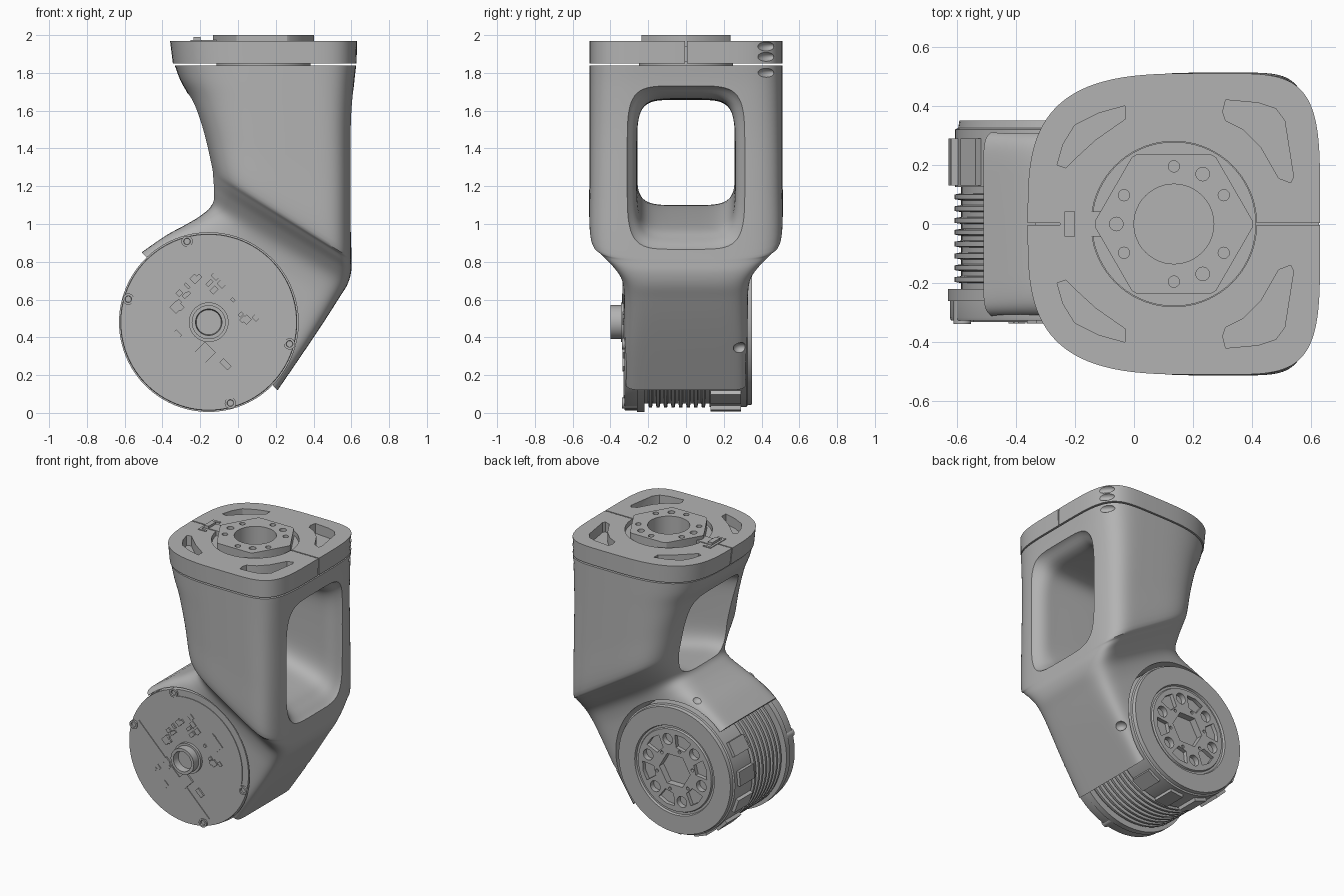
import bpy, bmesh, math, random
from mathutils import Vector, Matrix

if "Cube" in bpy.data.objects:
    bpy.data.objects.remove(bpy.data.objects["Cube"])

GREY = (0.45, 0.45, 0.45, 1)
mat = bpy.data.materials.new("plain grey")
mat.use_nodes = True
mat.diffuse_color = GREY
mat.node_tree.nodes["Principled BSDF"].inputs["Base Color"].default_value = GREY

MX, MZ = -0.155, 0.48      # motor axis
HX = 0.135                 # mounting hub axis


def finish(name, bm):
    bmesh.ops.recalc_face_normals(bm, faces=bm.faces)
    mesh = bpy.data.meshes.new(name)
    bm.to_mesh(mesh)
    bm.free()
    mesh.materials.append(mat)
    ob = bpy.data.objects.new(name, mesh)
    bpy.context.collection.objects.link(ob)
    return ob


def select(obs):
    bpy.ops.object.select_all(action="DESELECT")
    for ob in obs:
        ob.select_set(True)
    bpy.context.view_layer.objects.active = obs[0]


def smooth(ob, angle=30):
    select([ob])
    bpy.ops.object.shade_smooth_by_angle(angle=math.radians(angle))


def loft(name, rings):
    bm = bmesh.new()
    rows = [[bm.verts.new(p) for p in ring] for ring in rings]
    for a, b in zip(rows, rows[1:]):
        for i in range(len(a)):
            j = (i + 1) % len(a)
            bm.faces.new((a[i], a[j], b[j], b[i]))
    bm.faces.new(rows[0])
    bm.faces.new(rows[-1])
    return finish(name, bm)


def prism(name, outline, z0, z1):
    return loft(name, [[(x, y, z) for x, y in outline] for z in (z0, z1)])


def circle(x, y, r, n=48):
    return [(x + r * math.cos(math.tau * i / n), y + r * math.sin(math.tau * i / n)) for i in range(n)]


def lathe(name, profile, x=MX, z=MZ, n=96):
    # turned part about an axis along y, profile of (y, radius)
    return loft(name, [[(px, y, pz) for px, pz in circle(x, z, r, n)] for y, r in profile])


def box(name, centre, size, angle=0):
    bm = bmesh.new()
    turn = Matrix.Rotation(-angle, 4, "Y")
    bmesh.ops.create_cube(bm, size=1, matrix=Matrix.Translation(centre) @ turn @ Matrix.Diagonal((*size, 1)))
    return finish(name, bm)


def ellipsoid(centre, size, turn=Matrix()):
    bm = bmesh.new()
    bmesh.ops.create_uvsphere(bm, u_segments=24, v_segments=12, radius=1,
                              matrix=Matrix.Translation(centre) @ turn @ Matrix.Diagonal((*size, 1)))
    return finish("cutter", bm)


def around(angle, r, y):
    return (MX + r * math.cos(angle), y, MZ + r * math.sin(angle))


def join(name, obs):
    select(obs)
    if len(obs) > 1:
        bpy.ops.object.join()
    obs[0].name = name
    return obs[0]


def cut(ob, cutters):
    tool = join("cutter", cutters)
    tool.hide_render = True
    mod = ob.modifiers.new("cut", "BOOLEAN")
    mod.operation, mod.solver, mod.object = "DIFFERENCE", "EXACT", tool
    select([ob])
    bpy.ops.object.modifier_apply(modifier=mod.name)
    bpy.data.objects.remove(tool)


def power(value, p):
    return math.copysign(abs(value) ** (2 / p), value)


def section(lx, lz, rx, rz, w, nl, nr, n=112):
    # soft rectangle spanning a left and a right point, half width w in y
    left, right = Vector((lx, 0, lz)), Vector((rx, 0, rz))
    ring = []
    for i in range(n):
        t = math.tau * (i + 0.5) / n
        p = nr if math.cos(t) > 0 else nl
        u = power(math.cos(t), p)
        point = left.lerp(right, 0.62 + (0.38 if u > 0 else 0.62) * u)
        point.y = w * power(math.sin(t), p)
        ring.append(point)
    return ring


def spline(keys, steps=5):
    out = []
    for i in range(len(keys) - 1):
        a, b, c, d = (keys[min(max(i + k, 0), len(keys) - 1)] for k in (-1, 0, 1, 2))
        for k in range(steps):
            t = k / steps
            out.append([q + t * ((r - p) / 2 + t * ((p - 2.5 * q + 2 * r - s / 2) + t * (s - p + 3 * (q - r)) / 2))
                        for p, q, r, s in zip(a, b, c, d)])
    return out + [keys[-1]]


# Link body: upper leg flowing into the motor cradle
keys = [(-.335, 1.84, .626, 1.84, .51, 3.3, 4.6), (-.305, 1.76, .613, 1.72, .51, 3.4, 4.8),
        (-.252, 1.66, .602, 1.50, .51, 3.6, 5), (-.19, 1.49, .60, 1.18, .51, 4, 5.2),
        (-.145, 1.31, .60, .86, .51, 4.3, 5.2), (-.14, 1.25, .60, .80, .475, 4.3, 5.2),
        (-.138, 1.18, .598, .74, .41, 4.6, 5.4), (-.14, 1.10, .577, .675, .355, 5, 6),
        (-.19, 1.05, .53, .60, .333, 6, 7), (-.27, 1.00, .46, .49, .328, 8, 8),
        (-.38, .94, .36, .34, .328, 10, 10), (-.51, .85, .21, .12, .328, 12, 12)]
body = loft("link_body", [section(*k) for k in spline(keys)])

# Window through the leg
window = []
for x, low, high, w in spline([(-.5, 1.12, 1.76, .34), (-.25, 1.1, 1.69, .28), (0, 1.09, 1.66, .26),
                               (.4, .99, 1.66, .26), (.53, .92, 1.675, .268), (.61, .86, 1.73, .32),
                               (.7, .84, 1.75, .34)]):
    ring = []
    for i in range(64):
        t = math.tau * (i + .5) / 64
        ring.append((x, w * power(math.cos(t), 5), (low + high) / 2 + (high - low) / 2 * power(math.sin(t), 5)))
    window.append(ring)
cut(body, [loft("cutter", window)])

# Motor bore and screw dimples
cut(body, [lathe("cutter", [(-.6, .474), (.6, .474)])])
corner = Matrix.Rotation(math.radians(45), 4, "Z")
dimples = [ellipsoid((.598, .425, 1.80), (.035, .065, .026), corner)]
for deg in (-15, 105):
    dimples.append(ellipsoid(around(math.radians(deg), .53, .29), (.04, .04, .03)))
cut(body, dimples)
smooth(body)

# Top cap with bore, split line, pockets and dimples
cap = loft("top_cap", [section(-.345, 1.85, .628, 1.85, .51, 3.3, 4.6), section(-.36, 1.97, .63, 1.97, .51, 3.3, 4.6)])
cut(cap, [prism("cutter", circle(HX, 0, .28, 72), 1.8, 2.1)])
cut(cap, [box("cutter", (HX, 0, 1.92), (1.4, .008, .3))])
right = [(.31, .42), (.42, .41), (.48, .39), (.51, .35), (.54, .16), (.53, .14), (.49, .155), (.43, .26),
         (.37, .32), (.31, .35), (.30, .38)]
left = [(-.03, .40), (-.12, .375), (-.2, .335), (-.24, .27), (-.26, .2), (-.23, .19), (-.19, .23),
        (-.13, .285), (-.03, .355)]
cut(cap, [prism("cutter", [(x, s * y) for x, y in shape], 1.90, 2.1) for shape in (left, right) for s in (1, -1)])
cut(cap, [ellipsoid((.602, .425, z), (.035, .065, .026), corner) for z in (1.885, 1.94)])
smooth(cap)

# Mounting hub: round neck, lower flange and hexagonal face
neck = loft("hub_neck", [[(x, y, z) for x, y in circle(HX, 0, r, 72)]
                         for z, r in ((1.82, .25), (1.86, .25), (1.86, .278), (1.94, .278))])
corners = [(HX + .267 * math.cos(k * math.pi / 3 + d), .267 * math.sin(k * math.pi / 3 + d))
           for k in range(6) for d in (-.04, .04)]
hexagon = prism("hub_hexagon", corners, 1.935, 2.0)
for part in (neck, hexagon):
    cut(part, [prism("cutter", circle(HX, 0, .135), 1.7, 2.1)])
holes = []
for deg in list(range(30, 360, 60)) + [60, 180, 300]:
    a = math.radians(deg)
    r = .023 if deg % 120 == 60 else .019
    holes.append(prism("cutter", circle(HX + .195 * math.cos(a), .195 * math.sin(a), r, 20), 1.945, 2.1))
cut(hexagon, holes)
smooth(neck)
smooth(hexagon)

# Latch beside the hub
join("hub_latch", [box("latch", (-.243, 0, 1.95), (.016, .17, .05)), box("latch", (-.15, 0, 1.95), (.12, .085, .05)),
                   box("latch", (-.217, 0, 1.965), (.035, .085, .05))]
     + [box("latch", (-.217, s * .077, 1.95), (.05, .016, .05)) for s in (1, -1)])

# Motor: front flange, cooling fins, rear housing and output rim
profile = [(-.326, .465), (-.316, .468), (-.26, .468), (-.26, .475), (-.22, .475), (-.22, .43)]
for i in range(8):
    y = -.2 + i * .04
    profile += [(y, .43), (y + .004, .452), (y + .02, .452), (y + .024, .43)]
profile += [(.125, .43), (.125, .45), (.32, .45), (.325, .44), (.35, .436), (.35, .31), (.335, .305),
            (.335, .29), (.347, .285), (.347, .03)]
motor = lathe("motor", profile)
tools = [lathe("cutter", [(.30, .12), (.4, .12)], n=6)]
for k in range(6):
    a = math.radians(15 + 60 * k)
    x, _, z = around(a, .215, 0)
    tools.append(lathe("cutter", [(.31, .038), (.4, .038)], x, z, 20))
    b = a + math.radians(30)
    wedge = [around(b + turn, r, 0) for turn, r in ((-.2, .165), (.2, .165), (.26, .25), (0, .256), (-.26, .25))]
    tools.append(loft("cutter", [[(x, y, z) for x, _, z in wedge] for y in (.32, .4)]))
    x, _, z = around(b, .143, 0)
    tools.append(lathe("cutter", [(.31, .011), (.4, .011)], x, z, 12))
cut(motor, tools)
smooth(motor)

# Clamping tabs on the exposed side of the rear housing
join("housing_tabs", [box("tab", around(math.radians(d), .448, .21), (.044, .16, .1), math.radians(d))
                      for d in range(150, 310, 25)])

# Front bearing hub
smooth(lathe("front_hub", [(-.31, .105), (-.345, .105), (-.345, .09), (-.40, .09), (-.40, .07), (-.35, .066),
                           (-.35, .02)], n=48))

# Circuit covers: two round segments either side of a diagonal band
for name, mid, near in (("upper_cover", 45, .2), ("lower_cover", 225, .16)):
    half = math.acos(near / .42)
    arc = [around(math.radians(mid) + half * (i / 12 - 1), .42, 0) for i in range(25)]
    loft(name, [[(x, y, z) for x, _, z in arc] for y in (-.324, -.331)])

# Flange screws
screws = []
for deg in (105, 164, -15, -75):
    x, _, z = around(math.radians(deg), .443, 0)
    screws.append(lathe("screw", [(-.25, .03), (-.338, .03), (-.338, .018), (-.328, .016)], x, z, 20))
smooth(join("flange_screws", screws))

# Small circuit components around the hub
random.seed(4)
chips = [box("chip", around(math.radians(d), r, -.328), (a, .018, b), math.radians(45)) for d, r, a, b in
         ((38, .26, .07, .11), (262, .165, .09, .08), (292, .24, .03, .06), (155, .19, .05, .05))]
for i in range(26):
    spot = around(math.radians((25, 90, 135, 215)[i % 4] + random.uniform(-22, 22)), random.uniform(.16, .3), -.328)
    chips.append(box("chip", spot, (random.uniform(.015, .04), .016, random.uniform(.015, .045)), math.radians(45)))
join("circuit_components", chips)
